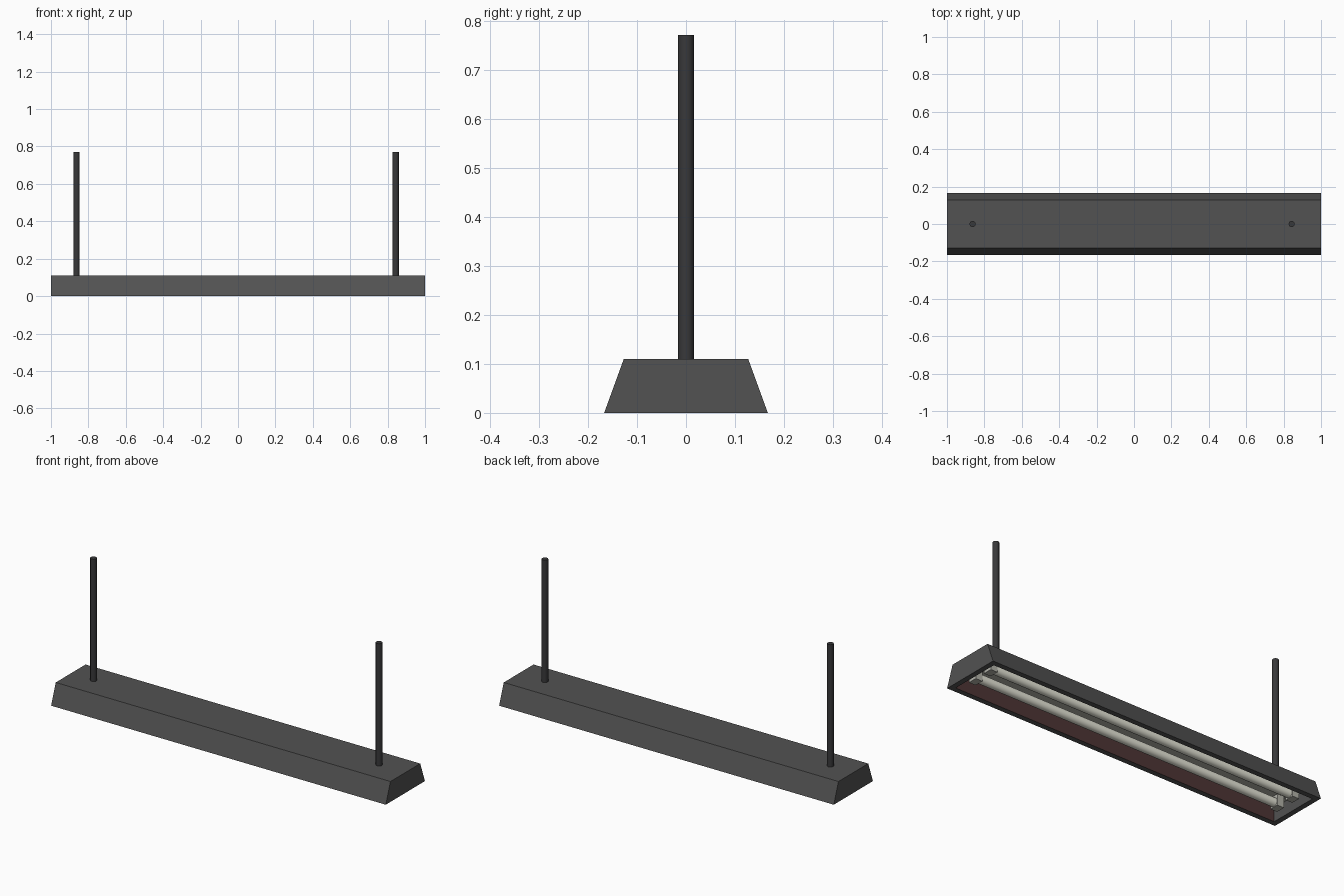
import bpy, bmesh, math
from mathutils import Matrix

if "Cube" in bpy.data.objects:
    bpy.data.objects.remove(bpy.data.objects["Cube"])


def material(name, rgb):
    m = bpy.data.materials.new(name)
    m.diffuse_color = (*rgb, 1)
    m.use_nodes = True
    m.node_tree.nodes["Principled BSDF"].inputs["Base Color"].default_value = m.diffuse_color
    return m


GREY = material("housing grey", (0.085, 0.085, 0.085))
DARK = material("rod charcoal", (0.04, 0.04, 0.042))
RED = material("inner wall brown", (0.075, 0.035, 0.035))
CREAM = material("tube cream", (0.9, 0.9, 0.78))
PANEL = material("reflector grey", (0.45, 0.45, 0.4))


def finish(name, bm, mats):
    bmesh.ops.recalc_face_normals(bm, faces=bm.faces)
    me = bpy.data.meshes.new(name)
    bm.to_mesh(me)
    bm.free()
    for m in mats:
        me.materials.append(m)
    ob = bpy.data.objects.new(name, me)
    bpy.context.collection.objects.link(ob)
    return ob


def cylinder(name, r, length, loc, axis, sides, mat):
    bm = bmesh.new()
    rot = Matrix.Rotation(math.pi / 2, 4, 'Y') if axis == 'X' else Matrix()
    bmesh.ops.create_cone(bm, cap_ends=True, segments=sides, radius1=r, radius2=r,
                          depth=length, matrix=Matrix.Translation(loc) @ rot)
    for f in bm.faces:
        f.smooth = len(f.verts) == 4
    return finish(name, bm, [mat])


def box(name, size, loc, mat):
    bm = bmesh.new()
    bmesh.ops.create_cube(bm, size=1, matrix=Matrix.Translation(loc) @ Matrix.Diagonal((*size, 1)))
    return finish(name, bm, [mat])


# Housing: tapered trough, open underneath with a flat rim
bm = bmesh.new()
bmesh.ops.create_cube(bm, size=1)
for v in bm.verts:
    top = v.co.z > 0
    v.co = (math.copysign(1, v.co.x), math.copysign(0.127 if top else 0.167, v.co.y), 0.11 if top else 0)
bm.normal_update()
bottom = min(bm.faces, key=lambda f: f.normal.z)
bmesh.ops.inset_region(bm, faces=[bottom], thickness=0.04)
walls_before = set(bm.faces)
ext = bmesh.ops.extrude_face_region(bm, geom=[bottom])
bmesh.ops.translate(bm, vec=(0, 0, 0.075), verts=[g for g in ext['geom'] if isinstance(g, bmesh.types.BMVert)])
if bottom.is_valid:
    bmesh.ops.delete(bm, geom=[bottom], context='FACES_ONLY')
# Long inner walls are brown, recess ceiling is the reflector
for f in bm.faces:
    c = f.calc_center_median()
    if f not in walls_before:
        f.material_index = 2 if c.z > 0.07 else (1 if abs(c.y) > 0.1 else 0)
finish("housing", bm, [GREY, RED, PANEL])

# Lamp tubes with their holders
for i, y in enumerate((-0.055, 0.055)):
    cylinder(f"lamp_tube_{i}", 0.023, 1.8, (0, y, 0.04), 'X', 16, CREAM)
    for j, x in enumerate((-0.92, 0.92)):
        box(f"tube_holder_{i}_{j}", (0.04, 0.05, 0.06), (x, y, 0.045), PANEL)

# Hanging rods
for side, x in (("left", -0.863), ("right", 0.843)):
    cylinder(f"{side}_rod", 0.0165, 0.67, (x, 0, 0.436), 'Z', 12, DARK)
